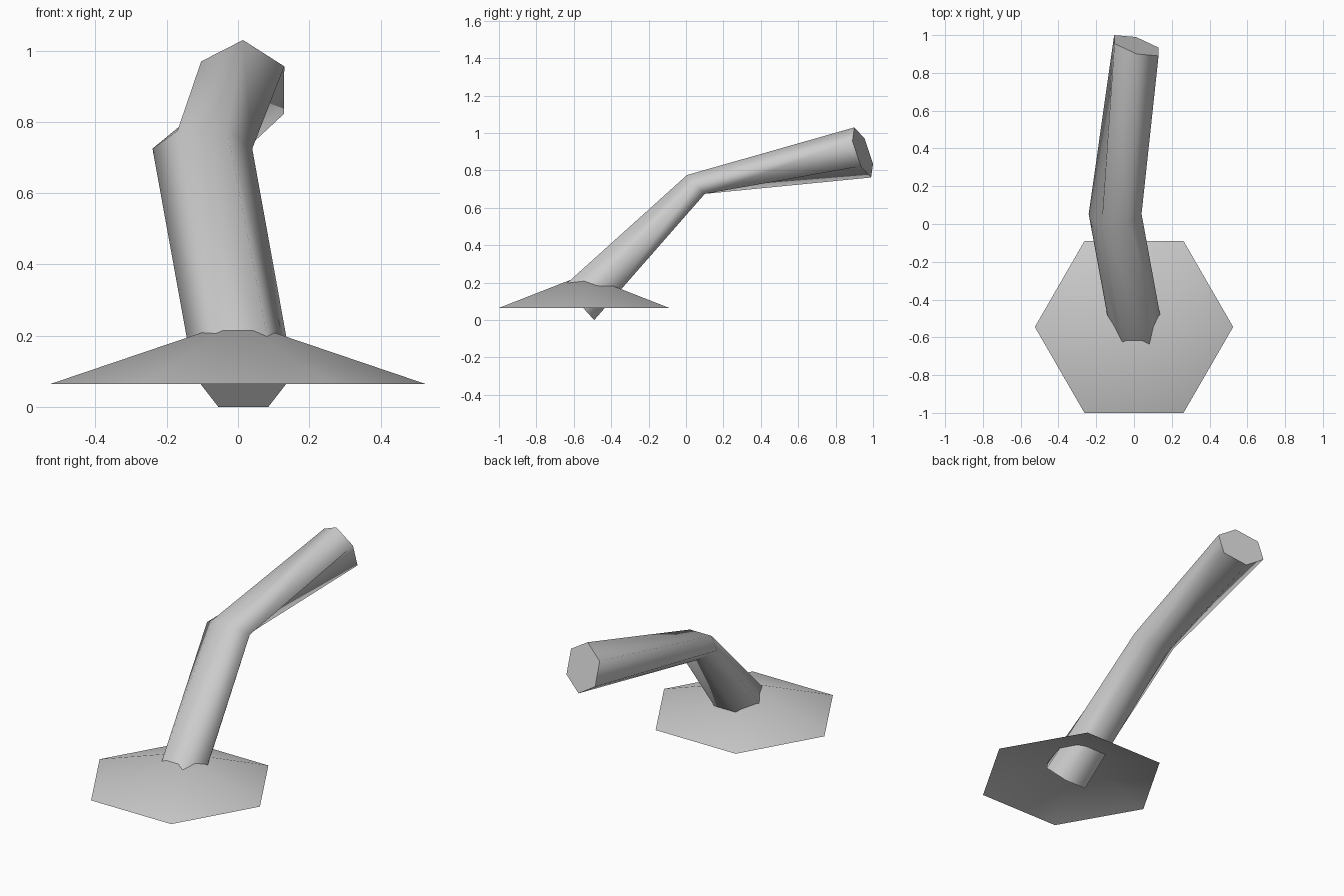
import bpy
import bmesh
from math import sin, cos, pi
from mathutils import Vector, Matrix

cube = bpy.data.objects.get("Cube")
if cube:
    bpy.data.objects.remove(cube, do_unlink=True)

grey = bpy.data.materials.new("plain grey")
grey.use_nodes = True
colour = (0.6, 0.6, 0.6, 1)
grey.diffuse_color = colour
grey.node_tree.nodes["Principled BSDF"].inputs["Base Color"].default_value = colour


def add_object(name, bm):
    """Turn a bmesh into a grey object in the scene."""
    bm.normal_update()
    mesh = bpy.data.meshes.new(name)
    bm.to_mesh(mesh)
    bm.free()
    mesh.materials.append(grey)
    obj = bpy.data.objects.new(name, mesh)
    bpy.context.collection.objects.link(obj)
    return obj


def hex_ring(bm, centre, side, up):
    """Six vertices around a centre, spanned by two half axes."""
    c, u, v = Vector(centre), Vector(side), Vector(up)
    return [bm.verts.new(c + u * cos(k * pi / 3) + v * sin(k * pi / 3))
            for k in range(6)]


# Shade: shallow six-sided cone, open underneath
bm = bmesh.new()
bmesh.ops.create_cone(bm, segments=6, radius1=0.525, radius2=0, depth=0.178,
                      cap_ends=False,
                      matrix=Matrix.Translation((0, -0.545, 0.154))
                      @ Matrix.Rotation(pi / 2, 4, "Z"))
bmesh.ops.remove_doubles(bm, verts=bm.verts, dist=0.001)
# Put two corners on the x axis
corner = max(bm.verts, key=lambda v: v.co.x).co
if corner.x < 0.5:
    bmesh.ops.rotate(bm, verts=bm.verts, cent=(0, -0.545, 0),
                     matrix=Matrix.Rotation(pi / 6, 3, "Z"))
bmesh.ops.recalc_face_normals(bm, faces=bm.faces)
for face in bm.faces:
    if face.normal.z < 0:
        face.normal_flip()
    face.smooth = True
add_object("cone_base", bm)

# Stem: six-sided tube with one bend, twisted towards its far end
bm = bmesh.new()
rings = [
    hex_ring(bm, (0.015, -0.573, 0.09), (0.14, 0, 0), (0, -0.095, 0.104)),
    hex_ring(bm, (-0.1, 0.053, 0.725), (0.14, 0, 0), (0, -0.055, 0.058)),
    hex_ring(bm, (0.0125, 0.945, 0.896), (0.1175, -0.055, 0.06),
             (-0.066, -0.02, 0.12)),
]
for low, high in zip(rings, rings[1:]):
    for k in range(6):
        n = (k + 1) % 6
        bm.faces.new((low[k], low[n], high[n], high[k])).smooth = True
bm.faces.new(rings[0])
bm.faces.new(rings[-1])
bmesh.ops.recalc_face_normals(bm, faces=bm.faces)
# Keep the end caps crisp
for edge in bm.edges:
    edge.smooth = all(f.smooth for f in edge.link_faces)
add_object("bent_stem", bm)
